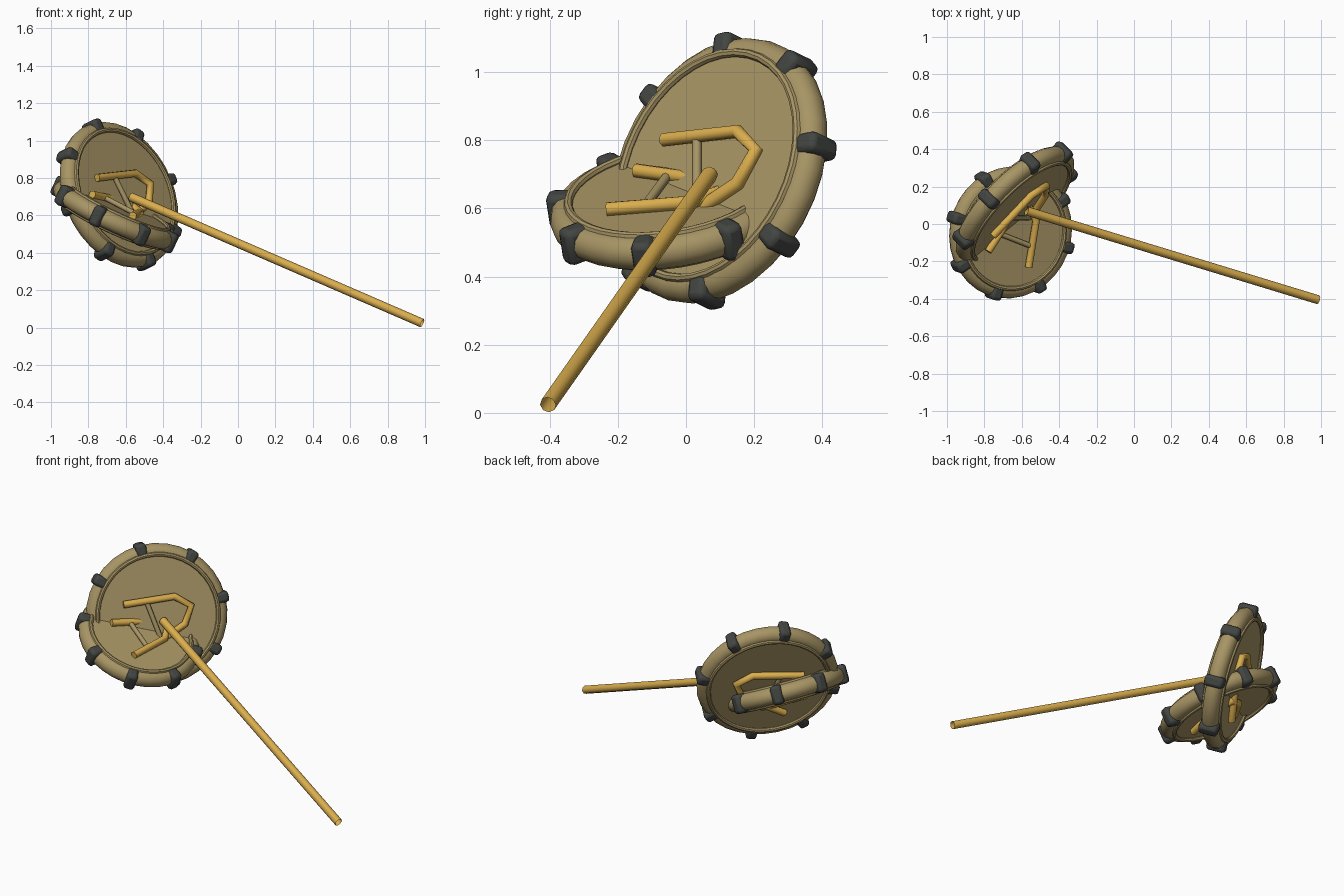
import bpy, math
from mathutils import Matrix, Vector

if "Cube" in bpy.data.objects:
    bpy.data.objects.remove(bpy.data.objects["Cube"])


def material(name, color):
    m = bpy.data.materials.new(name)
    m.diffuse_color = (*color, 1)
    m.use_nodes = True
    m.node_tree.nodes["Principled BSDF"].inputs["Base Color"].default_value = m.diffuse_color
    return m


TAN = material("tan", (0.39, 0.30, 0.13))
GOLD = material("gold", (0.70, 0.42, 0.075))
DARK = material("dark_grey", (0.055, 0.06, 0.055))


def finish(name, mat, matrix):
    ob = bpy.context.object
    ob.name = name
    ob.data.materials.append(mat)
    bpy.ops.object.shade_smooth_by_angle(angle=math.radians(40))
    ob.matrix_world = matrix
    return ob


def tube(name, points, radius, mat, matrix=Matrix(), caps=True):
    cu = bpy.data.curves.new(name, 'CURVE')
    cu.dimensions = '3D'
    cu.bevel_depth = radius
    cu.bevel_resolution = 2
    cu.use_fill_caps = caps
    sp = cu.splines.new('POLY')
    sp.points.add(len(points) - 1)
    for p, co in zip(sp.points, points):
        p.co = (*co, 1)
    cu.materials.append(mat)
    ob = bpy.data.objects.new(name, cu)
    bpy.context.collection.objects.link(ob)
    ob.matrix_world = matrix


def frame(center, normal, hint):
    # local z along the disc normal, local x along the hint
    n = Vector(normal).normalized()
    u = Vector(hint)
    u = (u - u.dot(n) * n).normalized()
    v = n.cross(u)
    m = Matrix((u, v, n)).transposed().to_4x4()
    m.translation = center
    return m


def disc(name, m, ring, scale, clamp_angle, handle_angle):
    # solid plate and rounded rim
    bpy.ops.mesh.primitive_cylinder_add(vertices=32, radius=ring, depth=0.088)
    finish(name + "_plate", TAN, m)
    bpy.ops.mesh.primitive_torus_add(major_segments=32, minor_segments=12,
                                     major_radius=ring, minor_radius=0.05)
    finish(name + "_rim", TAN, m)

    # clamps around the rim
    for k in range(8):
        bpy.ops.mesh.primitive_cube_add(size=1)
        ob = bpy.context.object
        ob.data.transform(Matrix.Diagonal((0.085, 0.064, 0.112, 1)))
        bev = ob.modifiers.new("bevel", 'BEVEL')
        bev.width = 0.018
        bev.segments = 2
        turn = Matrix.Rotation(math.radians(clamp_angle + 45 * k), 4, 'Z')
        finish(name + "_clamp", DARK,
               m @ turn @ Matrix.Translation((ring + 0.021, 0, 0)))

    # bead, bent handle and crossbar on both faces
    turn = m @ Matrix.Rotation(math.radians(handle_angle), 4, 'Z')
    for side in (1, -1):
        bpy.ops.mesh.primitive_torus_add(major_segments=40, minor_segments=8,
                                         major_radius=ring - 0.010, minor_radius=0.013)
        finish(name + "_bead", TAN, m @ Matrix.Translation((0, 0, side * 0.049)))
        h = side * 0.06
        arm = [(-0.165, 0.152), (0.125, 0.085), (0.197, 0),
               (0.125, -0.085), (-0.165, -0.152)]
        tube(name + "_handle", [(a * scale, b * scale - 0.019 * scale, h) for a, b in arm],
             0.021, GOLD, turn)
        tube(name + "_crossbar", [(-0.035 * scale, (b - 0.019) * scale, h)
                                  for b in (0.122, -0.122)], 0.014, TAN, turn)


# upright large disc and tilted smaller disc
disc("large_disc", frame((-0.636, 0.098, 0.71), (0.67, -0.67, 0.33), (1, 1, 0)),
     0.36, 1.0, 11, 18)
disc("small_disc", frame((-0.66, -0.045, 0.605), (0.42, -0.14, 0.90), (1, 0, 0)),
     0.307, 0.85, 343, 67)

# long open-ended pole
tube("pole", [(0.985, -0.405, 0.024), (-0.575, 0.07, 0.70)], 0.024, GOLD, caps=False)
